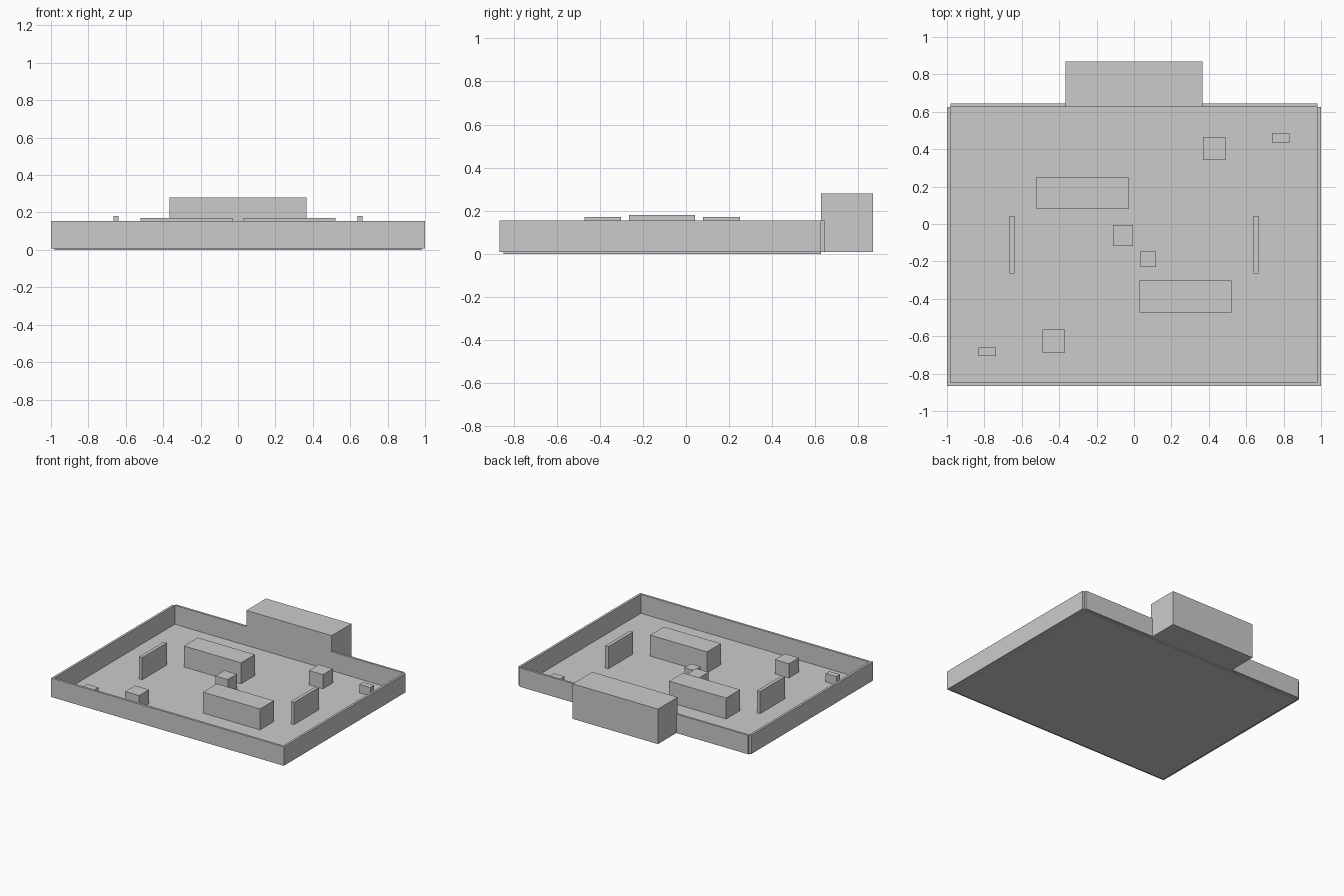
import bpy

if "Cube" in bpy.data.objects:
    bpy.data.objects.remove(bpy.data.objects["Cube"])


def box(name, x, y, z):
    """Axis-aligned box from (min, max) ranges."""
    bpy.ops.mesh.primitive_cube_add(
        size=1, location=[(a + b) / 2 for a, b in (x, y, z)])
    ob = bpy.context.object
    ob.name = name
    ob.scale = [b - a for a, b in (x, y, z)]
    bpy.ops.object.transform_apply(location=False, rotation=False, scale=True)
    return ob


CY = -0.111       # yard centre in y; obstacles repeat by a half turn about it
BASE = 0.008      # floor top
TOP = 0.155       # wall top


def obstacle(name, cx, cy, w, d, top):
    box(name, (cx - w / 2, cx + w / 2), (cy - d / 2, cy + d / 2), (BASE, top))


def obstacle_pair(name, cx, cy, w, d, top):
    obstacle(name + "_a", cx, cy, w, d, top)
    obstacle(name + "_b", -cx, 2 * CY - cy, w, d, top)


# Floor slab
box("floor", (-0.982, 0.982), (-0.848, 0.626), (0, BASE))

# Perimeter walls
for side, name in ((-1, "left_wall"), (1, "right_wall")):
    box(name, sorted((side * 0.982, side * 1.0)), (-0.866, 0.626), (BASE, TOP))
box("front_wall", (-0.982, 0.982), (-0.866, -0.848), (BASE, TOP))
for side, name in ((-1, "back_wall_left"), (1, "back_wall_right")):
    box(name, sorted((side * 0.367, side * 0.982)), (0.626, 0.643), (BASE, TOP))

# Building set into the back wall
box("back_building", (-0.367, 0.367), (0.626, 0.868), (BASE, 0.28))

# Obstacles in the yard
obstacle_pair("long_container", -0.275, 0.165, 0.49, 0.17, 0.171)
obstacle_pair("thin_barrier", 0.652, CY, 0.027, 0.306, 0.18)
obstacle_pair("crate", 0.43, 0.403, 0.12, 0.122, 0.118)
obstacle_pair("low_block", 0.785, 0.46, 0.093, 0.046, 0.073)
obstacle("centre_crate", -0.059, -0.061, 0.106, 0.112, 0.123)
obstacle("centre_small_crate", 0.076, -0.188, 0.081, 0.083, 0.085)
